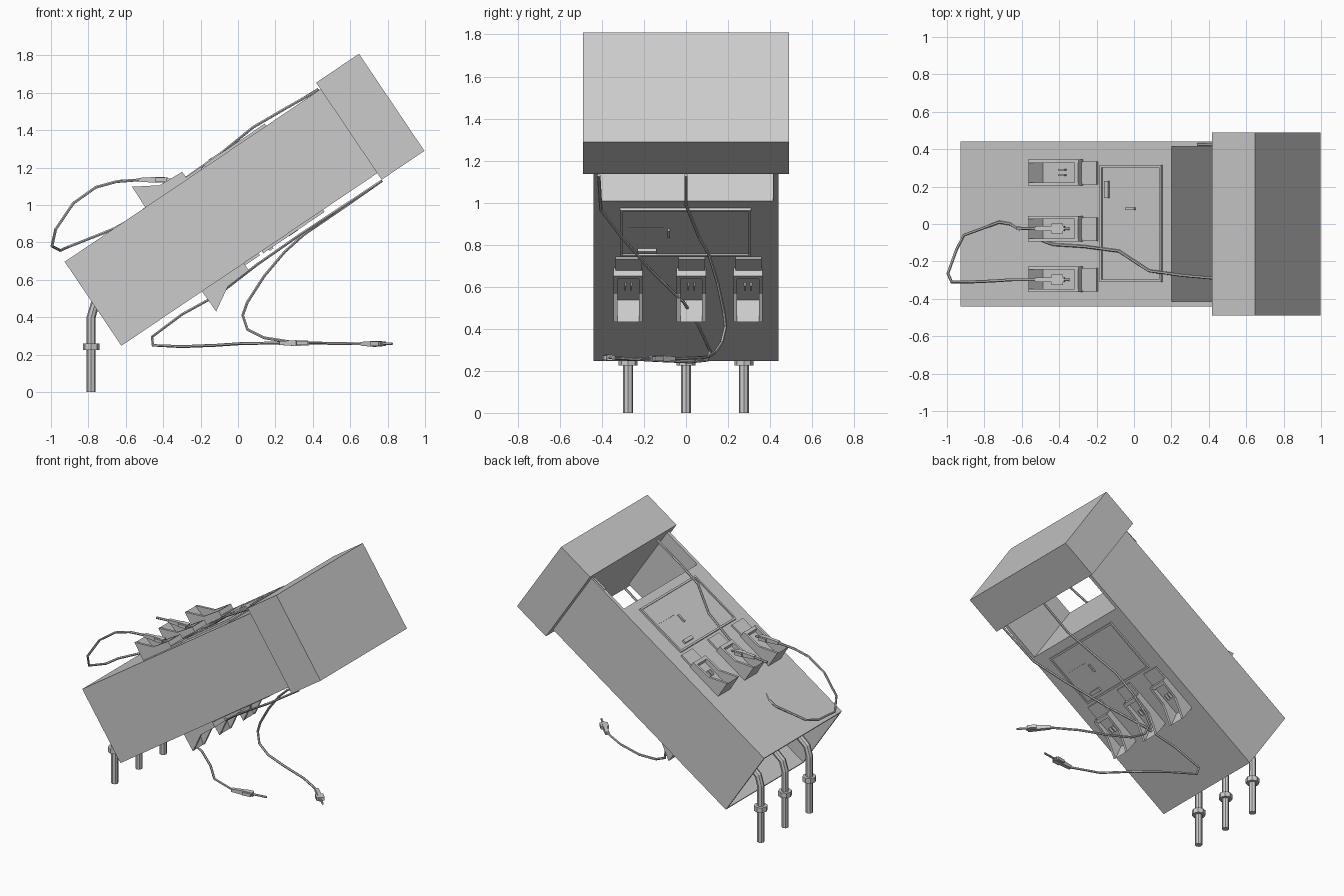
import bpy, bmesh, math
from mathutils import Matrix, Vector

if "Cube" in bpy.data.objects:
    bpy.data.objects.remove(bpy.data.objects["Cube"])

# Tilted cabinet frame: local x = along the cabinet, y = width, z = out of the display face
TILT = Matrix.Translation((-0.775, 0, 0.472)) @ Matrix.Rotation(-math.radians(34), 4, 'Y')
FLIP = TILT @ Matrix.Rotation(math.pi, 4, 'X')
FACE = 0.271


def finish(name, bm, mat):
    bmesh.ops.recalc_face_normals(bm, faces=bm.faces)
    me = bpy.data.meshes.new(name)
    bm.to_mesh(me)
    bm.free()
    ob = bpy.data.objects.new(name, me)
    ob.matrix_world = mat
    bpy.context.collection.objects.link(ob)
    return ob


def add_box(bm, x, y, z):
    m = Matrix.Translation((sum(x) / 2, sum(y) / 2, sum(z) / 2)) @ Matrix.Diagonal(
        (x[1] - x[0], y[1] - y[0], z[1] - z[0], 1))
    bmesh.ops.create_cube(bm, size=1, matrix=m)


def add_prism(bm, profile, y0, y1):
    """Extrude an x/z outline across the width."""
    f = bm.faces.new([bm.verts.new((x, y0, z)) for x, z in profile])
    ext = bmesh.ops.extrude_face_region(bm, geom=[f])['geom']
    bmesh.ops.translate(bm, vec=(0, y1 - y0, 0),
                        verts=[g for g in ext if isinstance(g, bmesh.types.BMVert)])


def boxes(name, mat, *items):
    bm = bmesh.new()
    for it in items:
        add_box(bm, *it)
    return finish(name, bm, mat)


def tube(name, pts, r, res=1):
    cu = bpy.data.curves.new(name, 'CURVE')
    cu.dimensions = '3D'
    cu.bevel_depth, cu.bevel_resolution, cu.use_fill_caps = r, res, True
    sp = cu.splines.new('POLY')
    sp.points.add(len(pts) - 1)
    for p, co in zip(sp.points, pts):
        p.co = (*co, 1)
    sp.use_smooth = False
    ob = bpy.data.objects.new(name, cu)
    bpy.context.collection.objects.link(ob)


# Cabinet: hollow below with an open base, and a see-through gap under the canopy
cabinet = boxes("cabinet", TILT, ((0, 1.652), (-0.44, 0.44), (-FACE, FACE)))
for name, ext in (("base_cutter", ((-0.1, 1.33), (-0.425, 0.425), (-0.257, 0.257))),
                  ("gap_cutter", ((1.36, 1.8), (-0.415, 0.415), (-0.5, 0.5)))):
    cutter = boxes(name, TILT, ext)
    cutter.hide_render = True
    cutter.hide_viewport = True
    mod = cabinet.modifiers.new(name, 'BOOLEAN')
    mod.operation, mod.solver, mod.object = 'DIFFERENCE', 'EXACT', cutter

# Canopy
boxes("canopy", TILT, ((1.65, 1.926), (-0.489, 0.489), (-0.313, 0.313)))


def holder(name, y, mat, pegs):
    bm = bmesh.new()
    cheek = [(0.52, FACE), (0.523, 0.402), (0.65, 0.326), (0.79, 0.318), (0.79, FACE)]
    inner = [(0.52, FACE), (0.523, 0.400), (0.545, 0.290), (0.76, 0.290), (0.765, 0.318),
             (0.789, 0.317), (0.789, FACE)]
    for side in (-1, 1):
        add_prism(bm, cheek, y + side * 0.052, y + side * 0.069)
    add_prism(bm, inner, y - 0.053, y + 0.053)
    add_box(bm, (0.788, 0.885), (y - 0.065, y + 0.06), (FACE - 0.002, 0.284))
    if pegs:
        for d in (-0.014, 0.014):
            add_box(bm, (0.655, 0.695), (y + d - 0.004, y + d + 0.004), (0.288, 0.31))
    finish(name, bm, mat)


# Both faces: framed panel and three nozzle holders
for label, mat in (("upper", TILT), ("lower", FLIP)):
    z0 = FACE - 0.002
    boxes(label + "_panel", mat,
          ((0.905, 1.30), (-0.31, 0.31), (z0, FACE + 0.006)),
          ((0.905, 0.918), (-0.31, 0.315), (z0, FACE + 0.014)),
          ((1.287, 1.30), (-0.31, 0.315), (z0, FACE + 0.014)),
          ((0.905, 1.30), (-0.31, -0.298), (z0, FACE + 0.014)),
          ((0.905, 1.30), (0.303, 0.315), (z0, FACE + 0.014)))
    boxes(label + "_panel_details", mat,
          ((0.94, 0.965), (0.14, 0.23), (z0, FACE + 0.022)),
          ((1.145, 1.152), (0.105, 0.27), (z0, FACE + 0.009)),
          ((1.07, 1.13), (0.075, 0.088), (z0, FACE + 0.016)))
    for i, y in enumerate((0.275, -0.025, -0.295)):
        holder(f"{label}_holder_{i + 1}", y, mat, label == "lower" or i == 0)


# Nozzles: grip body, trigger guard and spout; local x points along the spout
def nozzle(name, pos, yaw, pitch, spout=0.1):
    mat = (Matrix.Translation(pos) @ Matrix.Rotation(math.radians(yaw), 4, 'Z')
           @ Matrix.Rotation(math.radians(pitch), 4, 'Y'))
    bm = bmesh.new()
    add_prism(bm, [(0, -0.010), (0, 0.010), (0.09, 0.015), (0.155, 0.013), (0.16, -0.012),
                   (0.09, -0.016)], -0.013, 0.013)
    add_box(bm, (0.09, 0.15), (-0.027, 0.027), (-0.011, 0.011))
    r = bmesh.ops.create_cone(bm, cap_ends=True, segments=6, radius1=0.007, radius2=0.007,
                              depth=spout, matrix=Matrix.Translation((0.155 + spout / 2, 0, 0))
                              @ Matrix.Rotation(math.pi / 2, 4, 'Y'))
    finish(name, bm, mat)


nozzle("stowed_nozzle_1", (-0.53, -0.025, 1.135), 0, 0, 0.03)
nozzle("stowed_nozzle_2", (-0.53, -0.298, 1.135), 0, 0, 0.03)
nozzle("hanging_nozzle_1", (0.22, -0.385, 0.262), 8, 0)
nozzle("hanging_nozzle_2", (0.665, -0.06, 0.258), -45, 0, 0.07)

# Hoses
R = 0.008
tube("upper_hose", [(0.43, -0.29, 1.615), (0.26, -0.275, 1.52), (0.08, -0.25, 1.415),
                    (-0.08, -0.145, 1.285), (-0.27, -0.12, 1.15), (-0.43, -0.11, 1.035),
                    (-0.55, -0.07, 0.935), (-0.66, 0.0, 0.875), (-0.72, 0.01, 0.85),
                    (-0.91, -0.06, 0.775), (-0.95, -0.14, 0.757), (-0.995, -0.265, 0.78),
                    (-0.975, -0.31, 0.87), (-0.88, -0.31, 1.01), (-0.76, -0.305, 1.095),
                    (-0.65, -0.298, 1.125), (-0.52, -0.298, 1.135)], R)
tube("upper_hose_stub", [(-0.63, -0.022, 1.128), (-0.52, -0.025, 1.135)], R)
tube("upper_edge_hose", [(0.34, 0.425, 1.565), (0.43, 0.425, 1.62)], R)
tube("lower_hose_1", [(0.77, -0.415, 1.13), (0.52, -0.405, 0.965), (0.33, -0.31, 0.84),
                      (0.1, -0.17, 0.68), (-0.1, -0.01, 0.525), (-0.3, 0.06, 0.415),
                      (-0.46, 0.115, 0.295), (-0.455, 0.10, 0.25), (-0.3, 0.02, 0.243),
                      (-0.12, -0.14, 0.25), (0.03, -0.31, 0.26), (0.23, -0.385, 0.262)], R)
tube("lower_hose_2", [(0.77, 0.0, 1.13), (0.57, 0.0, 0.99), (0.35, 0.06, 0.84),
                      (0.25, 0.11, 0.75), (0.14, 0.15, 0.62), (0.05, 0.18, 0.48),
                      (0.025, 0.188, 0.41), (0.05, 0.17, 0.335), (0.14, 0.14, 0.29),
                      (0.3, 0.10, 0.265), (0.5, 0.03, 0.26), (0.67, -0.065, 0.258)], R)

# Broken supply pipes under the base, each with a collar
for i, y in enumerate((-0.275, 0, 0.275)):
    tube(f"supply_pipe_{i + 1}", [(-0.785, y, 0), (-0.785, y, 0.4), (-0.765, y, 0.47),
                                  (-0.70, y, 0.525)], 0.024, 2)
    bm = bmesh.new()
    bmesh.ops.create_cone(bm, cap_ends=True, segments=8, radius1=0.045, radius2=0.045, depth=0.035)
    finish(f"pipe_collar_{i + 1}", bm, Matrix.Translation((-0.785, y, 0.242)))
